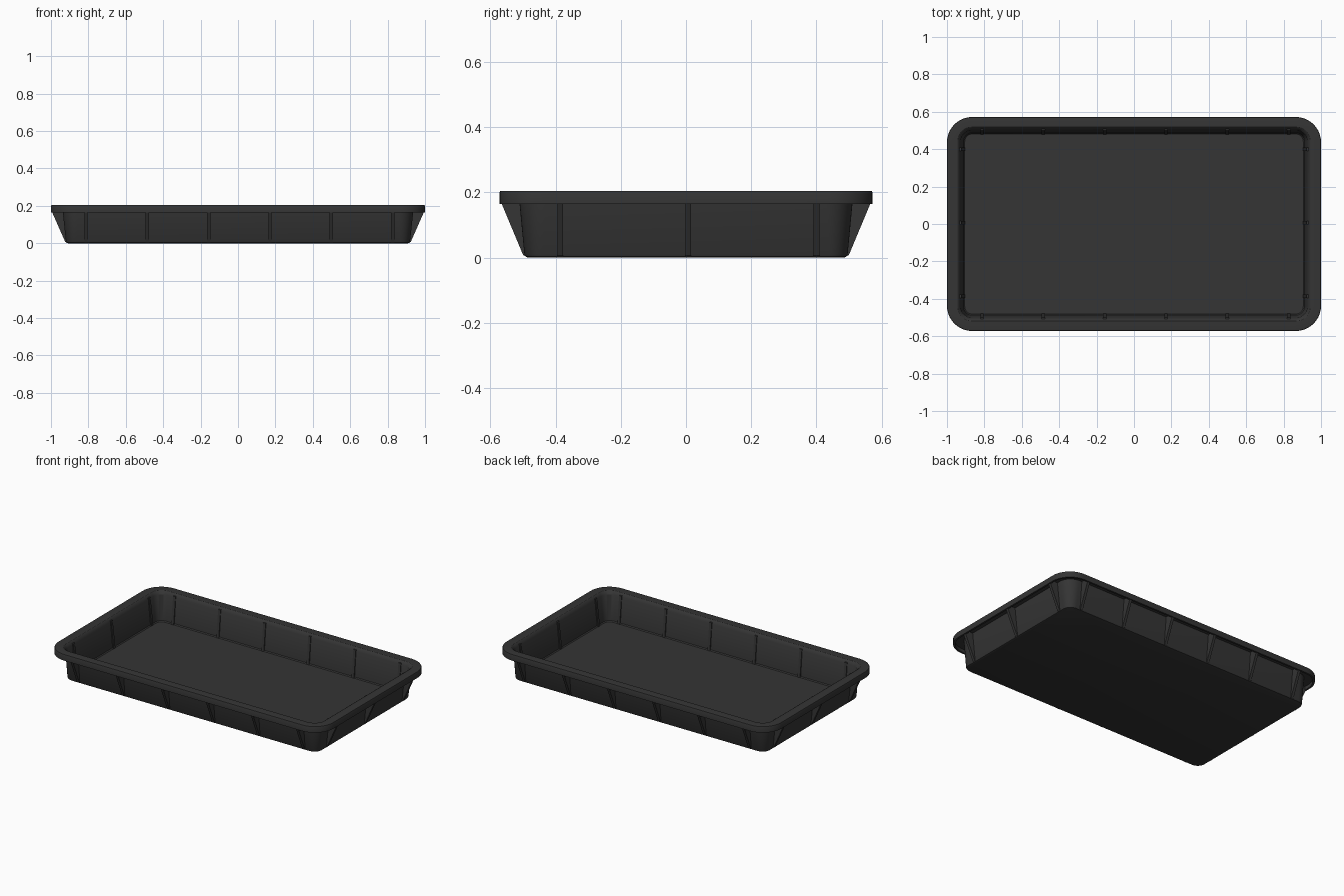
import bpy, bmesh, math
from mathutils import Vector

if "Cube" in bpy.data.objects:
    bpy.data.objects.remove(bpy.data.objects["Cube"])

SEG = 10  # segments per rounded corner

plastic = bpy.data.materials.new("dark_plastic")
plastic.diffuse_color = (0.035, 0.035, 0.035, 1)
plastic.use_nodes = True
plastic.node_tree.nodes["Principled BSDF"].inputs["Base Color"].default_value = plastic.diffuse_color


def finish(bm, name, smooth=False):
    bmesh.ops.recalc_face_normals(bm, faces=bm.faces)
    mesh = bpy.data.meshes.new(name)
    bm.to_mesh(mesh)
    bm.free()
    ob = bpy.data.objects.new(name, mesh)
    bpy.context.collection.objects.link(ob)
    mesh.materials.append(plastic)
    if smooth:
        bpy.ops.object.select_all(action='DESELECT')
        ob.select_set(True)
        bpy.context.view_layer.objects.active = ob
        bpy.ops.object.shade_smooth_by_angle(angle=math.radians(30))
    return ob


def ring(bm, hx, hy, r, z):
    """Rounded rectangle of half sizes hx, hy and corner radius r."""
    verts = []
    for q, (sx, sy) in enumerate([(1, 1), (-1, 1), (-1, -1), (1, -1)]):
        for i in range(SEG + 1):
            a = math.pi / 2 * (q + i / SEG)
            verts.append(bm.verts.new((sx * (hx - r) + r * math.cos(a),
                                       sy * (hy - r) + r * math.sin(a), z)))
    return verts


# tray shell: one continuous section from the underside, round the rim, to the floor
section = [
    (0.910, 0.485, 0.045, 0.000),
    (0.917, 0.492, 0.052, 0.003),
    (0.920, 0.496, 0.055, 0.010),   # outer wall foot
    (0.939, 0.513, 0.085, 0.188),   # outer wall top
    (0.988, 0.560, 0.125, 0.188),   # under the flange
    (0.988, 0.560, 0.125, 0.165),   # inside of the skirt
    (1.000, 0.572, 0.135, 0.165),   # skirt lower edge
    (1.000, 0.572, 0.135, 0.200),
    (0.998, 0.570, 0.133, 0.204),
    (0.994, 0.566, 0.130, 0.205),   # flange top
    (0.943, 0.519, 0.075, 0.205),
    (0.938, 0.514, 0.070, 0.202),
    (0.927, 0.502, 0.062, 0.184),   # chamfer into the inner wall
    (0.911, 0.487, 0.045, 0.020),
    (0.905, 0.481, 0.040, 0.014),   # floor
]
bm = bmesh.new()
rings = [ring(bm, *s) for s in section]
for a, b in zip(rings, rings[1:]):
    n = len(a)
    for i in range(n):
        bm.faces.new((a[i], a[(i + 1) % n], b[(i + 1) % n], b[i]))
bm.faces.new(rings[0])
bm.faces.new(rings[-1])
finish(bm, "tray_shell", smooth=True)


def rib(name, out, along, pos, foot, reach, w=0.009):
    """Thin gusset under the rim that also shows slightly inside the wall."""
    profile = [(foot - 0.017, 0.014), (foot - 0.002, 0.004), (foot + 0.004, 0.008),
               (reach, 0.166), (reach, 0.192), (foot + 0.003, 0.192)]
    bm = bmesh.new()
    sides = [[bm.verts.new(out * d + along * (pos + s * w) + Vector((0, 0, z)))
              for d, z in profile] for s in (-1, 1)]
    bm.faces.new(sides[0])
    bm.faces.new(sides[1])
    n = len(profile)
    for i in range(n):
        j = (i + 1) % n
        bm.faces.new((sides[0][i], sides[0][j], sides[1][j], sides[1][i]))
    finish(bm, name)


# ribs on the long walls and the end walls
X, Y = Vector((1, 0, 0)), Vector((0, 1, 0))
for side, label in ((-1, "front"), (1, "back")):
    for k in range(6):
        rib(f"{label}_rib_{k + 1}", Y * side, X, -0.813 + k * 0.328, 0.496, 0.566)
for side, label in ((-1, "left"), (1, "right")):
    for k in range(3):
        rib(f"{label}_rib_{k + 1}", X * side, Y, -0.386 + k * 0.393, 0.920, 0.994)
